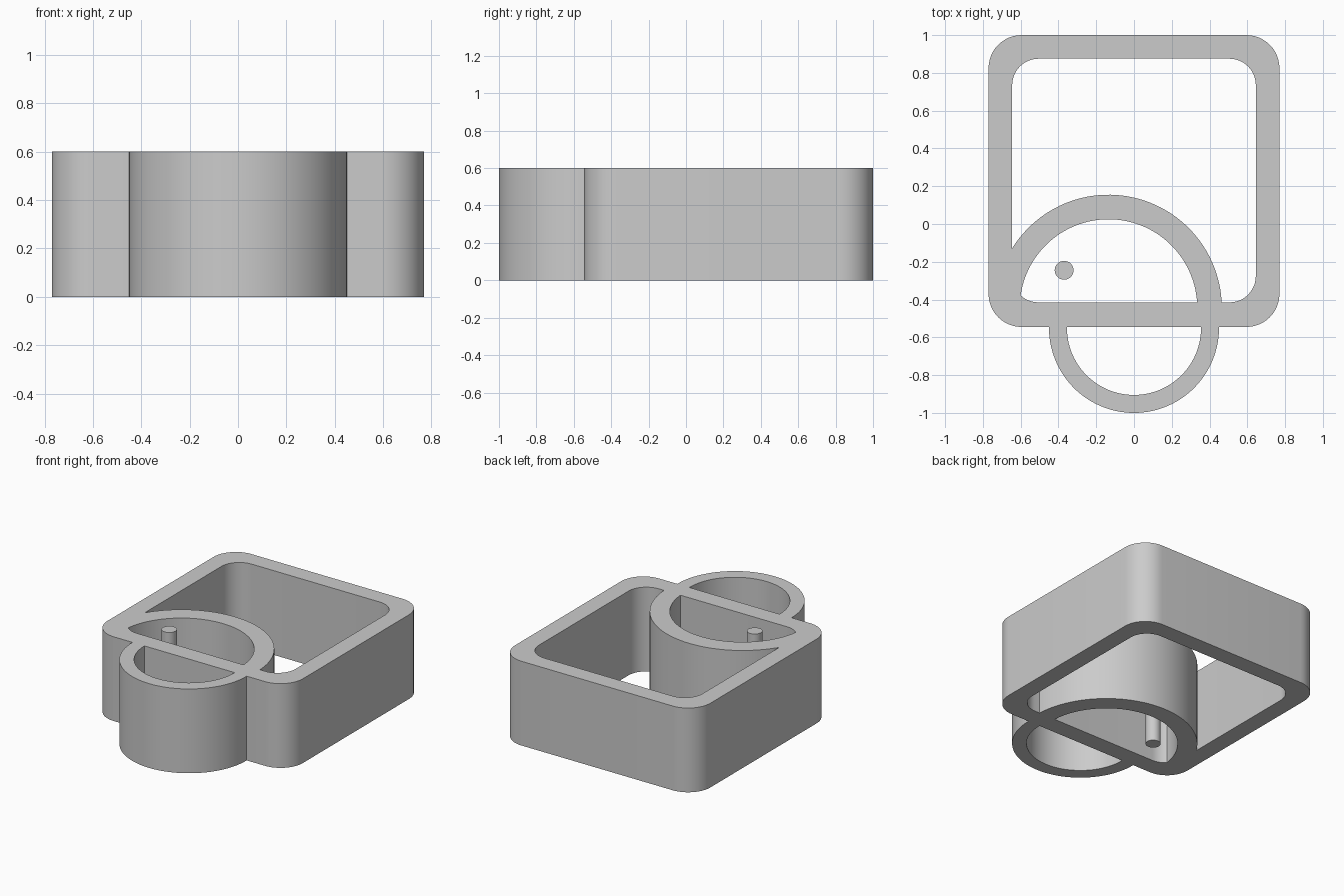
import bpy, bmesh, math
from mathutils import Vector

HEIGHT = 0.6

cube = bpy.data.objects.get("Cube")
if cube:
    bpy.data.objects.remove(cube, do_unlink=True)

grey = bpy.data.materials.new("plain_grey")
grey.use_nodes = True
colour = (0.6, 0.6, 0.6, 1)
grey.diffuse_color = colour
grey.node_tree.nodes["Principled BSDF"].inputs["Base Color"].default_value = colour


def arc(cx, cy, r, start, end, steps):
    """Points along an arc, angles in degrees."""
    angles = [math.radians(start + (end - start) * i / steps) for i in range(steps + 1)]
    return [Vector((cx + r * math.cos(a), cy + r * math.sin(a), 0)) for a in angles]


def rounded_rect(x, y0, y1, r):
    """Rounded rectangle outline, centred on x = 0."""
    centres = [(x - r, y1 - r), (r - x, y1 - r), (r - x, y0 + r), (x - r, y0 + r)]
    return [p for i, (cx, cy) in enumerate(centres)
            for p in arc(cx, cy, r, 90 * i, 90 * i + 90, 12)]


def make_object(name, bm):
    bmesh.ops.recalc_face_normals(bm, faces=bm.faces)
    mesh = bpy.data.meshes.new(name)
    bm.to_mesh(mesh)
    bm.free()
    mesh.materials.append(grey)
    obj = bpy.data.objects.new(name, mesh)
    bpy.context.collection.objects.link(obj)
    return obj


def wall(name, outer, inner, closed):
    """Upright wall between two matching outlines."""
    bm = bmesh.new()
    up = Vector((0, 0, HEIGHT))
    rings = [[bm.verts.new(p) for p in (o, i, i + up, o + up)]
             for o, i in zip(outer, inner)]
    pairs = list(zip(rings, rings[1:]))
    if closed:
        pairs.append((rings[-1], rings[0]))
    else:
        bm.faces.new(rings[0])
        bm.faces.new(rings[-1])
    for a, b in pairs:
        for k in range(4):
            n = (k + 1) % 4
            bm.faces.new((a[k], a[n], b[n], b[k]))
    return make_object(name, bm)


def smooth(obj):
    bpy.ops.object.select_all(action='DESELECT')
    obj.select_set(True)
    bpy.context.view_layer.objects.active = obj
    bpy.ops.object.shade_smooth_by_angle(angle=math.radians(30))


# Rounded rectangular frame
frame = wall("frame", rounded_rect(0.77, -0.545, 1.0, 0.175),
             rounded_rect(0.645, -0.415, 0.875, 0.14), True)

# Inner arch and front loop, their ends buried in the frame
arch = wall("inner_arch", arc(-0.135, -0.445, 0.6, -8, 180, 64),
            arc(-0.135, -0.445, 0.47, -8, 180, 64), False)
loop = wall("front_loop", arc(0, -0.55, 0.45, 172, 368, 64),
            arc(0, -0.55, 0.355, 172, 368, 64), False)

# Fuse the walls into one body
for part in (arch, loop):
    mod = frame.modifiers.new("join_" + part.name, 'BOOLEAN')
    mod.operation = 'UNION'
    mod.solver = 'EXACT'
    mod.object = part
    bpy.context.view_layer.objects.active = frame
    bpy.ops.object.modifier_apply(modifier=mod.name)
    bpy.data.objects.remove(part, do_unlink=True)
smooth(frame)

# Free-standing pin
bm = bmesh.new()
bmesh.ops.create_cone(bm, cap_ends=True, segments=32, radius1=0.05, radius2=0.05, depth=HEIGHT)
bmesh.ops.translate(bm, verts=bm.verts, vec=(-0.37, -0.245, HEIGHT / 2))
smooth(make_object("pin", bm))
